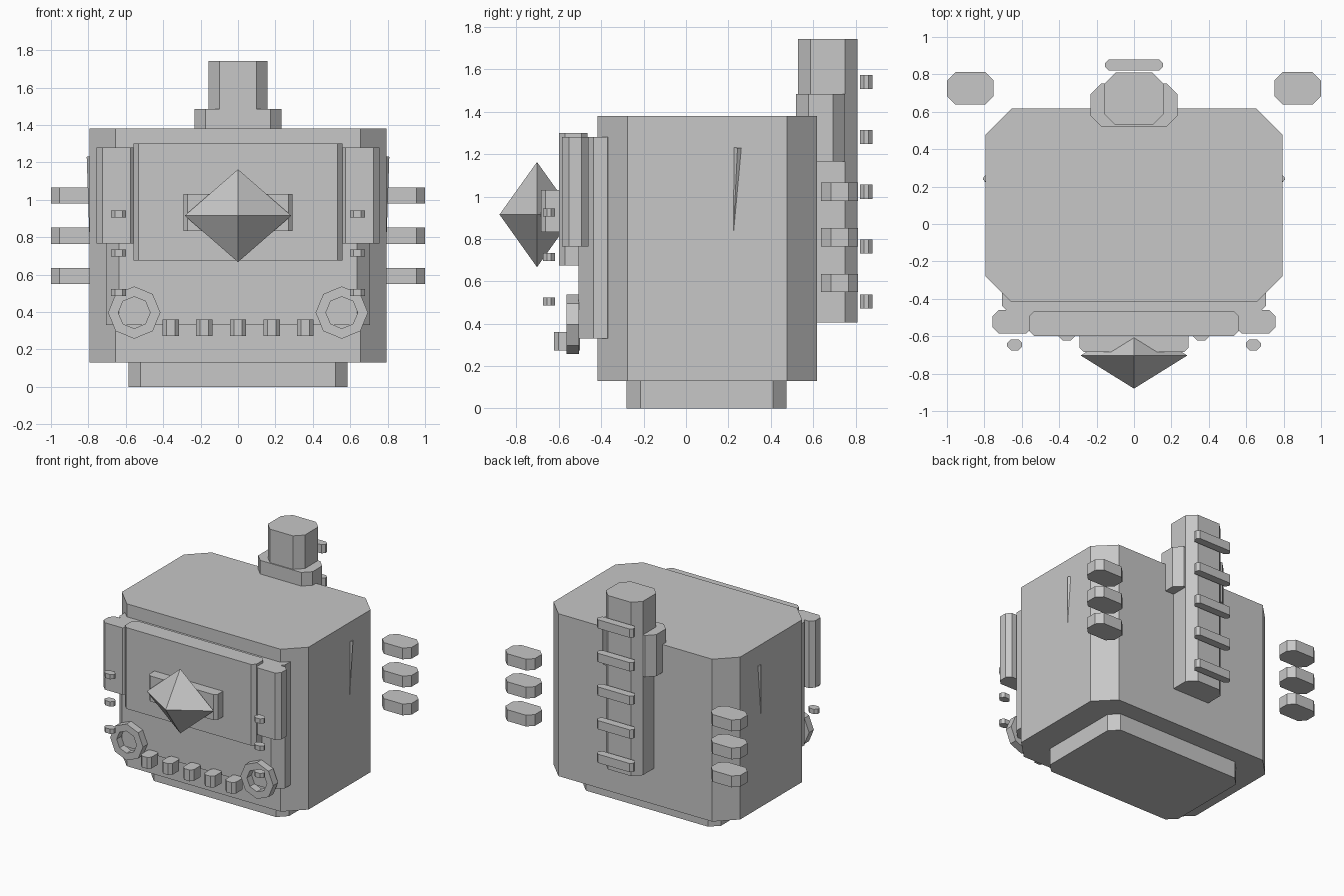
import bpy, bmesh, math

if "Cube" in bpy.data.objects:
    bpy.data.objects.remove(bpy.data.objects["Cube"])

grey = bpy.data.materials.new("plain_grey")
grey.diffuse_color = (0.57, 0.57, 0.57, 1)
grey.use_nodes = True
grey.node_tree.nodes["Principled BSDF"].inputs["Base Color"].default_value = grey.diffuse_color


def finish(name, bm):
    bmesh.ops.recalc_face_normals(bm, faces=bm.faces)
    me = bpy.data.meshes.new(name)
    bm.to_mesh(me)
    bm.free()
    me.materials.append(grey)
    ob = bpy.data.objects.new(name, me)
    bpy.context.collection.objects.link(ob)
    return ob


def block(name, x, y, z, c):
    """Upright box between ranges x, y, z with vertical corners cut by c."""
    (x0, x1), (y0, y1), (z0, z1) = x, y, z
    outline = [(x0 + c, y0), (x1 - c, y0), (x1, y0 + c), (x1, y1 - c),
               (x1 - c, y1), (x0 + c, y1), (x0, y1 - c), (x0, y0 + c)]
    bm = bmesh.new()
    low = [bm.verts.new((px, py, z0)) for px, py in outline]
    high = [bm.verts.new((px, py, z1)) for px, py in outline]
    bm.faces.new(low)
    bm.faces.new(high)
    for i in range(8):
        j = (i + 1) % 8
        bm.faces.new((low[i], low[j], high[j], high[i]))
    return finish(name, bm)


def around(centre, size):
    return (centre - size / 2, centre + size / 2)


def hull(name, points):
    bm = bmesh.new()
    for p in points:
        bm.verts.new(p)
    bmesh.ops.convex_hull(bm, input=bm.verts)
    return finish(name, bm)


def ring(name, cx, cz, y0, y1, outer, inner):
    """Eight-sided ring with its axis along y."""
    bm = bmesh.new()
    loops = []
    for r, y in ((outer, y0), (outer, y1), (inner, y1), (inner, y0)):
        loops.append([bm.verts.new((cx + r * math.cos(k * math.pi / 4), y,
                                    cz + r * math.sin(k * math.pi / 4))) for k in range(8)])
    for a in range(4):
        p, q = loops[a], loops[(a + 1) % 4]
        for i in range(8):
            j = (i + 1) % 8
            bm.faces.new((p[i], p[j], q[j], q[i]))
    return finish(name, bm)


# Main body and base
block("base", (-0.585, 0.585), (-0.28, 0.475), (0, 0.13), 0.065)
block("body", (-0.795, 0.795), (-0.417, 0.617), (0.13, 1.38), 0.14)

# Layered front
block("front_panel", (-0.705, 0.705), (-0.507, -0.30), (0.33, 1.28), 0.07)
block("front_board", (-0.56, 0.56), (-0.60, -0.465), (0.675, 1.30), 0.028)
block("gem_mount", (-0.292, 0.292), (-0.684, -0.56), (0.833, 1.03), 0.022)

# Octahedral gem on the front
gx, gy, gz, cy, cz = 0.285, 0.177, 0.248, -0.703, 0.915
hull("gem", [(gx, cy, cz), (-gx, cy, cz), (0, cy - gy, cz),
             (0, cy + gy, cz), (0, cy, cz + gz), (0, cy, cz - gz)])

# Row of buttons
for i in range(5):
    block("button", around(0.18 * (i - 2), 0.088), (-0.623, -0.50), (0.273, 0.36), 0.022)

# Parts found on both sides
for s in (-1, 1):
    block("shutter", around(s * 0.65, 0.213), (-0.585, -0.46), (0.765, 1.28), 0.032)
    ring("dial_ring", s * 0.555, 0.397, -0.563, -0.505, 0.14, 0.085)
    for z in (0.925, 0.715, 0.505):
        block("small_lever", around(s * 0.638, 0.08), (-0.675, -0.617), around(z, 0.037), 0.02)
    for z in (1.023, 0.807, 0.592):
        block("side_fin", around(s * 0.875, 0.25), (0.638, 0.812), around(z, 0.087), 0.045)
    # Thin tapering sliver on the side wall
    hull("side_sliver", [(s * 0.78, 0.21, 1.232), (s * 0.78, 0.28, 1.228),
                         (s * 0.809, 0.243, 1.23), (s * 0.794, 0.222, 0.79)])

# Chimney at the back with collar and rungs
block("chimney", (-0.158, 0.158), (0.528, 0.81), (0.405, 1.743), 0.06)
block("chimney_collar", (-0.232, 0.232), (0.52, 0.75), (1.165, 1.485), 0.057)
for i in range(5):
    block("rung", (-0.155, 0.155), (0.82, 0.88), around(0.505 + 0.2588 * i, 0.067), 0.02)
